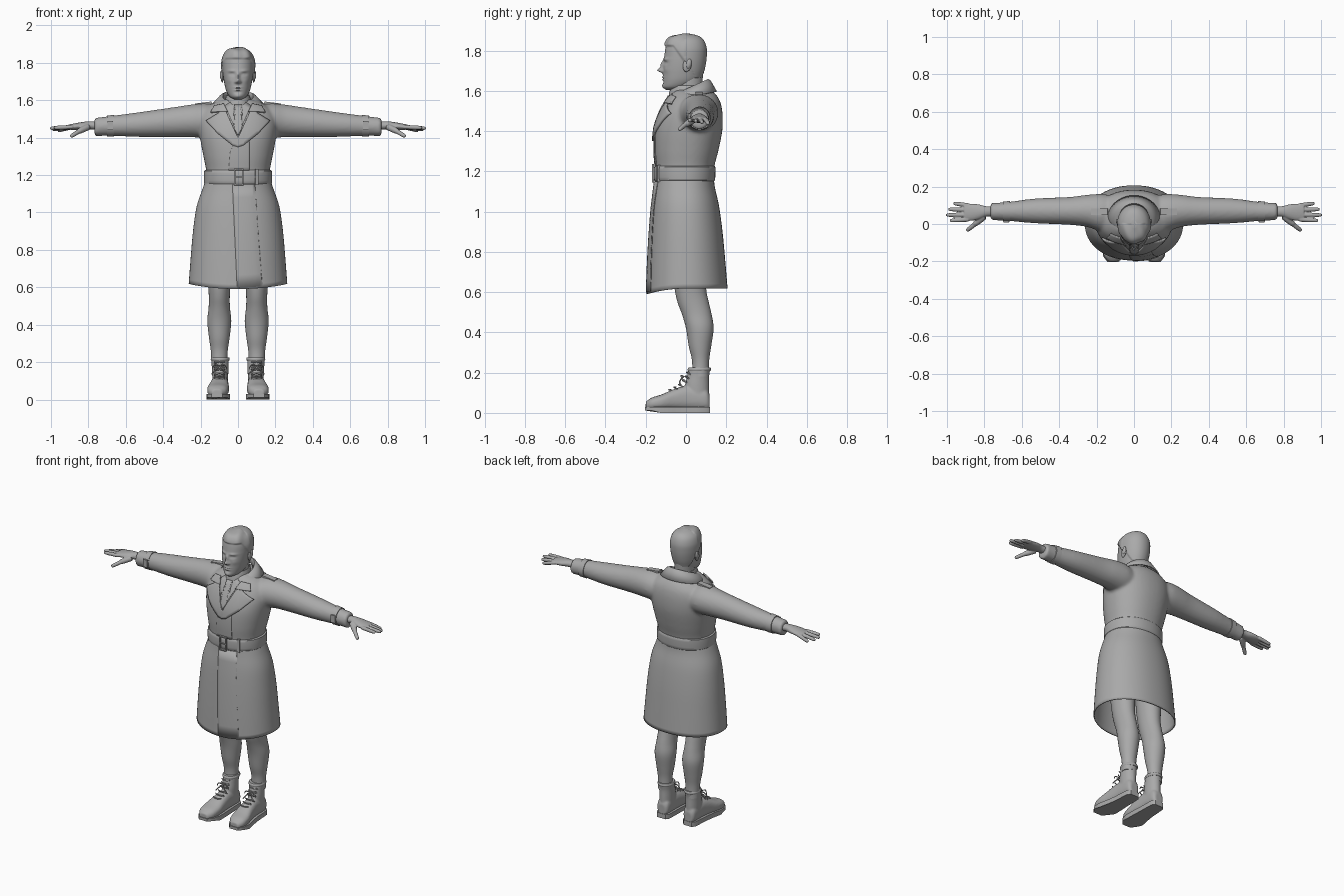
import bpy, bmesh, math
from mathutils import Vector, Matrix
from mathutils.bvhtree import BVHTree

if "Cube" in bpy.data.objects:
    bpy.data.objects.remove(bpy.data.objects["Cube"])

grey = bpy.data.materials.new("plain grey")
grey.diffuse_color = (0.4, 0.4, 0.4, 1)
grey.use_nodes = True
grey.node_tree.nodes["Principled BSDF"].inputs["Base Color"].default_value = grey.diffuse_color
X, Z = Vector((1, 0, 0)), Vector((0, 0, 1))


def spline(rows, steps):
    """Catmull-Rom interpolation of parameter rows."""
    rows = [Vector(r) for r in rows]
    out = []
    for i in range(len(rows) - 1):
        a, b, c, d = rows[max(i - 1, 0)], rows[i], rows[i + 1], rows[min(i + 2, len(rows) - 1)]
        for k in range(steps):
            t = k / steps
            out.append(0.5 * (2 * b + (c - a) * t + (2 * a - 5 * b + 4 * c - d) * t * t
                              + (3 * b - a - 3 * c + d) * t ** 3))
    return out + [rows[-1]]


def loft(bm, rows, axis=Z, n=32, steps=4, power=2.0, caps=True):
    """Skin elliptical rings (x, y, z, ra, rb) lying across the axis."""
    t = Vector(axis).normalized()
    u = X if abs(t.z) > 0.9 else Z.cross(t).normalized()
    v = t.cross(u)
    rings = []
    for r in spline(rows, steps):
        ring = []
        for k in range(n):
            a = 2 * math.pi * k / n
            c, s = math.cos(a), math.sin(a)
            c, s = (math.copysign(abs(w) ** (2 / power), w) for w in (c, s))
            p = Vector(r[:3]) + u * c * max(r[3], 0.001) + v * s * max(r[4], 0.001)
            ring.append(bm.verts.new(p))
        rings.append(ring)
    for p, q in zip(rings, rings[1:]):
        for k in range(n):
            bm.faces.new((p[k], p[(k + 1) % n], q[(k + 1) % n], q[k]))
    if caps:
        bm.faces.new(rings[0])
        bm.faces.new(rings[-1])


def stack(rows, x=0):
    """Turn (z, half width, front y, back y) into ring rows."""
    return [(x, (f + b) / 2, z, w, (b - f) / 2) for z, w, f, b in rows]


def box(bm, loc, size, rot=Matrix()):
    bmesh.ops.create_cube(bm, size=1, matrix=Matrix.Translation(loc) @ rot @ Matrix.Diagonal((*size, 1)))


def finish(bm, name, mirror=False, voxel=0, smooth=0, solid=0, angle=40):
    bmesh.ops.recalc_face_normals(bm, faces=bm.faces)
    me = bpy.data.meshes.new(name)
    bm.to_mesh(me)
    bm.free()
    me.materials.append(grey)
    ob = bpy.data.objects.new(name, me)
    bpy.context.collection.objects.link(ob)
    bpy.ops.object.select_all(action='DESELECT')
    ob.select_set(True)
    bpy.context.view_layer.objects.active = ob
    bpy.ops.object.shade_smooth_by_angle(angle=math.radians(angle))
    if voxel:
        m = ob.modifiers.new("fuse", 'REMESH')
        m.mode, m.voxel_size, m.use_smooth_shade = 'VOXEL', voxel, True
    if smooth:
        m = ob.modifiers.new("soften", 'SMOOTH')
        m.factor, m.iterations = 0.5, smooth
    if solid:
        m = ob.modifiers.new("thickness", 'SOLIDIFY')
        m.thickness, m.offset = solid, 0
    if mirror:
        ob.modifiers.new("mirror", 'MIRROR')
    return ob


def surface(ob):
    bpy.context.view_layer.update()
    return BVHTree.FromObject(ob, bpy.context.evaluated_depsgraph_get())


def drape(name, outline, tree, lift=0.005, mirror=False, solid=0.009):
    """Lay a flat cloth outline (x, z) on the front of a surface."""
    bm = bmesh.new()
    bm.faces.new([bm.verts.new((x, -1, z)) for x, z in outline])
    bmesh.ops.triangulate(bm, faces=bm.faces)
    for _ in range(3):
        bmesh.ops.subdivide_edges(bm, edges=bm.edges, cuts=1, use_grid_fill=True)
    for v in bm.verts:
        hit = tree.ray_cast(v.co, Vector((0, 1, 0)))[0]
        if hit is None:
            hit = tree.find_nearest(Vector((v.co.x, -0.06, v.co.z)))[0]
        v.co.y = hit.y - lift
    return finish(bm, name, mirror, solid=solid)


# Coat body and sleeves, fused into one cloth surface
bm = bmesh.new()
loft(bm, stack([(1.14, .17, -.15, .135), (1.22, .17, -.152, .14), (1.30, .185, -.158, .16),
                (1.40, .203, -.154, .18), (1.48, .21, -.13, .182), (1.54, .19, -.10, .172),
                (1.58, .14, -.075, .15), (1.605, .085, -.06, .12)]), n=48, power=2.2)
arm = [(.08, .06, 1.48, .085, .08), (.17, .06, 1.49, .10, .093), (.25, .07, 1.49, .086, .087),
       (.35, .07, 1.483, .074, .079), (.53, .07, 1.47, .066, .066), (.68, .067, 1.463, .05, .053),
       (.767, .067, 1.457, .046, .049)]
for s in (1, -1):
    loft(bm, [(s * r[0], *r[1:]) for r in arm], X)
coat = finish(bm, "coat_body", voxel=0.01, smooth=4)
chest = surface(coat)

# Coat skirt, an open shell with a dipped front hem
bm = bmesh.new()
loft(bm, stack([(1.17, .17, -.15, .135), (1.12, .188, -.155, .14), (1.03, .218, -.167, .16),
                (.90, .237, -.178, .178), (.75, .25, -.187, .192), (.618, .26, -.192, .203)]),
     n=64, power=2.15, caps=False)
for v in bm.verts:
    fall = max(0, (1.0 - v.co.z) / 0.38)
    v.co.z -= 0.026 * max(0, -v.co.y / 0.19) ** 2 * fall
skirt = finish(bm, "coat_skirt", solid=0.007)
drape("skirt_front_flap", [(-.005, .597), (.13, .605), (.11, .85), (.09, 1.15), (-.03, 1.15)],
      surface(skirt), lift=0.002, solid=0.005)

# Shirt, tie, lapels and front overlap
drape("shirt_front", [(0, 1.42), (.07, 1.57), (.04, 1.59), (-.04, 1.59), (-.07, 1.57)], chest, 0.001, solid=0.004)
drape("tie", [(0, 1.41), (.022, 1.45), (.012, 1.54), (.02, 1.575), (-.02, 1.575), (-.012, 1.54), (-.022, 1.45)],
      chest, 0.008)
drape("lapel", [(0, 1.40), (.03, 1.465), (.075, 1.565), (.105, 1.53), (.17, 1.49), (.105, 1.42), (.03, 1.36),
                (0, 1.35)], chest, 0.007, mirror=True)
drape("collar_leaf", [(.055, 1.54), (.075, 1.58), (.125, 1.57), (.145, 1.535), (.11, 1.538)],
      chest, 0.012, mirror=True)
drape("coat_front_edge", [(.02, 1.41), (-.02, 1.375), (-.042, 1.32), (-.05, 1.22), (.06, 1.22), (.06, 1.38)],
      chest, 0.002, solid=0.005)

# Turned-down collar, open at the throat and raised at the nape
bm = bmesh.new()
prev = None
for k in range(41):
    a = math.radians(-52 + 284 * k / 40)
    c, s = math.cos(a), math.sin(a)
    cut = [bm.verts.new(p) for p in (
        (.075 * c, .025 + .075 * s, 1.595 + .03 * s),
        (.083 * c, .028 + .083 * s, 1.618 + .037 * s),
        (.098 * c, .028 + .092 * s, 1.612 + .036 * s),
        (.14 * c, .025 + .125 * s, 1.572 + .024 * s))]
    if prev:
        for i in range(3):
            bm.faces.new((prev[i], cut[i], cut[i + 1], prev[i + 1]))
    prev = cut
finish(bm, "coat_collar", solid=0.008, angle=60)

# Belt, buckle and belt loops
bm = bmesh.new()
loft(bm, stack([(1.152, .172, -.152, .137), (1.156, .181, -.158, .144), (1.19, .182, -.16, .146),
                (1.222, .181, -.158, .146), (1.226, .171, -.152, .14)]), n=64, steps=2, power=2.15)
finish(bm, "belt")
bm = bmesh.new()
for x in (-.017, .027):
    box(bm, (x, -.164, 1.19), (.007, .012, .09))
for z in (1.148, 1.232):
    box(bm, (.005, -.164, z), (.05, .012, .007))
box(bm, (.005, -.166, 1.19), (.04, .006, .006))
finish(bm, "belt_buckle")
bm = bmesh.new()
box(bm, (.10, -.137, 1.19), (.018, .014, .085), Matrix.Rotation(.32, 4, 'Z'))
finish(bm, "belt_loop")

# Shoulder straps, cuff straps and cuff buckles
bm = bmesh.new()
box(bm, (.185, .065, 1.582), (.09, .036, .012), Matrix.Rotation(.12, 4, 'Y'))
finish(bm, "shoulder_strap", mirror=True)
bm = bmesh.new()
loft(bm, [(.662, .068, 1.464, .055, .058), (.70, .067, 1.462, .053, .056)], X, steps=1)
box(bm, (.682, .013, 1.465), (.03, .008, .05))
finish(bm, "cuff_strap", mirror=True)

# Hands
bm = bmesh.new()
loft(bm, [(.74, .067, 1.462, .028, .022), (.79, .067, 1.466, .028, .022), (.83, .065, 1.463, .04, .021),
          (.87, .063, 1.459, .046, .018), (.908, .063, 1.456, .043, .013)], X, n=20)


def finger(a, b, r):
    a, b = Vector(a), Vector(b)
    loft(bm, [(*a.lerp(b, t), r * k, r * k) for t, k in ((0, 1), (.45, 1), (.9, .85), (1, .4))], b - a, n=12)


for y, tip_y, tip_x, tip_z in ((.1, .11, .965, 1.437), (.075, .079, .993, 1.443),
                               (.049, .048, 1.005, 1.45), (.024, .018, .985, 1.453)):
    finger((.885, y, 1.457), (tip_x, tip_y, tip_z), .0115)
finger((.80, .04, 1.458), (.855, -.004, 1.432), .017)
finger((.845, .002, 1.437), (.895, -.036, 1.406), .012)
finish(bm, "hand", mirror=True, voxel=0.004, smooth=2)

# Neck and shirt collar
bm = bmesh.new()
loft(bm, stack([(1.54, .062, -.055, .085), (1.60, .057, -.065, .08), (1.69, .057, -.06, .085)]))
finish(bm, "neck")
bm = bmesh.new()
loft(bm, stack([(1.565, .075, -.085, .09), (1.60, .066, -.078, .087), (1.625, .06, -.068, .085)]), caps=False)
finish(bm, "shirt_collar", solid=0.006)

# Head: face shaped by soft bumps, hair raised above the hairline
bm = bmesh.new()
loft(bm, stack([(1.605, .022, -.098, -.03), (1.62, .046, -.112, .02), (1.65, .063, -.114, .062),
                (1.69, .073, -.114, .08), (1.73, .079, -.113, .09), (1.77, .082, -.108, .095),
                (1.81, .081, -.102, .095), (1.845, .069, -.092, .083), (1.866, .045, -.07, .06),
                (1.876, .012, -.02, .02)]), n=112, steps=9, power=2.1)
bumps = [(0, 1.702, .011, .011, -.026), (0, 1.728, .009, .022, -.014), (.012, 1.697, .007, .006, -.008),
         (.035, 1.757, .02, .007, -.006), (.032, 1.739, .015, .008, .008), (.032, 1.738, .009, .005, -.004),
         (0, 1.668, .019, .004, -.006), (0, 1.655, .016, .004, -.006), (0, 1.6615, .022, .002, .003),
         (0, 1.643, .016, .006, .004), (0, 1.622, .02, .012, -.006), (.045, 1.705, .015, .015, -.003)]
for v in bm.verts:
    p = v.co.copy()
    if p.y < -.02:
        for bx, bz, sx, sz, dy in bumps:
            v.co.y += dy * math.exp(-((abs(p.x) - bx) / sx) ** 2 - ((p.z - bz) / sz) ** 2)
    # hairline drops from the brow to the sideburn and nape
    line = 1.818 if p.y < -.06 else 1.818 - min(1, (p.y + .06) / .06) * .085
    line -= .07 * min(1, max(0, (p.y - .015) / .03))
    h = min(1, max(0, (p.z - line) / .008))
    d = Vector((p.x, p.y, (p.z - 1.77) * .6)).normalized()
    wave = 1 + .35 * math.sin(p.x * 90 + p.y * 40) * (p.y < 0)
    v.co += d * .008 * h * h * (3 - 2 * h) * wave
finish(bm, "head", angle=60)
bm = bmesh.new()
for loc, size in (((.084, .006, 1.728), (.008, .021, .034)), ((.088, .014, 1.735), (.009, .013, .025))):
    bmesh.ops.create_uvsphere(bm, u_segments=20, v_segments=12, radius=1, matrix=Matrix.Translation(loc)
                              @ Matrix.Rotation(-.2, 4, 'X') @ Matrix.Diagonal((*size, 1)))
finish(bm, "ear", mirror=True)

# Legs
bm = bmesh.new()
loft(bm, stack([(.18, .042, .03, .115), (.26, .045, .03, .115), (.33, .055, .014, .125), (.42, .064, 0, .137),
                (.49, .057, -.02, .127), (.55, .056, -.042, .113), (.62, .06, -.057, .10),
                (.75, .07, -.07, .10), (.95, .08, -.07, .10)], .1))
finish(bm, "leg", mirror=True)

# Boots: (x, y, half width, top) along the foot, plus shaft
foot = [(.095, .118, .026, .09), (.095, .10, .04, .12), (.096, .05, .043, .13), (.097, 0, .045, .135),
        (.10, -.06, .051, .118), (.106, -.12, .058, .092), (.11, -.17, .051, .076), (.112, -.2, .026, .055)]
bm = bmesh.new()
loft(bm, [(x, y, (t + .015) / 2, w, (t - .015) / 2) for x, y, w, t in foot], (0, -1, 0), power=2.5)
loft(bm, stack([(.04, .04, 0, .115), (.13, .043, -.005, .115), (.18, .044, .005, .115),
                (.218, .047, .012, .121)], .095))
finish(bm, "boot", mirror=True, voxel=0.006, smooth=2)
bm = bmesh.new()
loft(bm, stack([(.207, .047, .01, .121), (.216, .051, .008, .125), (.226, .047, .013, .121)], .095), steps=3)
finish(bm, "boot_rim", mirror=True)
bm = bmesh.new()
edge = [(x + w + .004, y) for x, y, w, t in foot] + [(x - w - .004, y) for x, y, w, t in reversed(foot)]
low = [bm.verts.new((x, y * 1.02, .012 if y < -.16 else 0)) for x, y in edge]
top = [bm.verts.new((x, y * 1.02, .03)) for x, y in edge]
bm.faces.new(low)
bm.faces.new(top)
for i in range(len(low)):
    j = (i + 1) % len(low)
    bm.faces.new((low[i], low[j], top[j], top[i]))
finish(bm, "boot_sole", mirror=True)

# Laces crossing the instep, with a small bow
bm = bmesh.new()


def lace(points, r=.0035):
    loft(bm, [(*p, r, r) for p in points], Vector(points[-1]) - Vector(points[0]), n=8, steps=3)


for y, z in ((-.085, .112), (-.06, .124), (-.036, .138), (-.016, .158), (-.005, .178), (.003, .198)):
    for s in (1, -1):
        lace([(.099 - s * .028, y + .018, z - .006), (.099, y, z + .003), (.099 + s * .028, y + .01, z + .004)])
for s in (1, -1):
    lace([(.099, -.012, .18), (.099 + s * .025, -.025, .186), (.099 + s * .04, -.015, .165)])
    lace([(.099, -.012, .18), (.099 + s * .02, -.03, .16), (.099 + s * .042, -.03, .135)])
finish(bm, "boot_lace", mirror=True)
